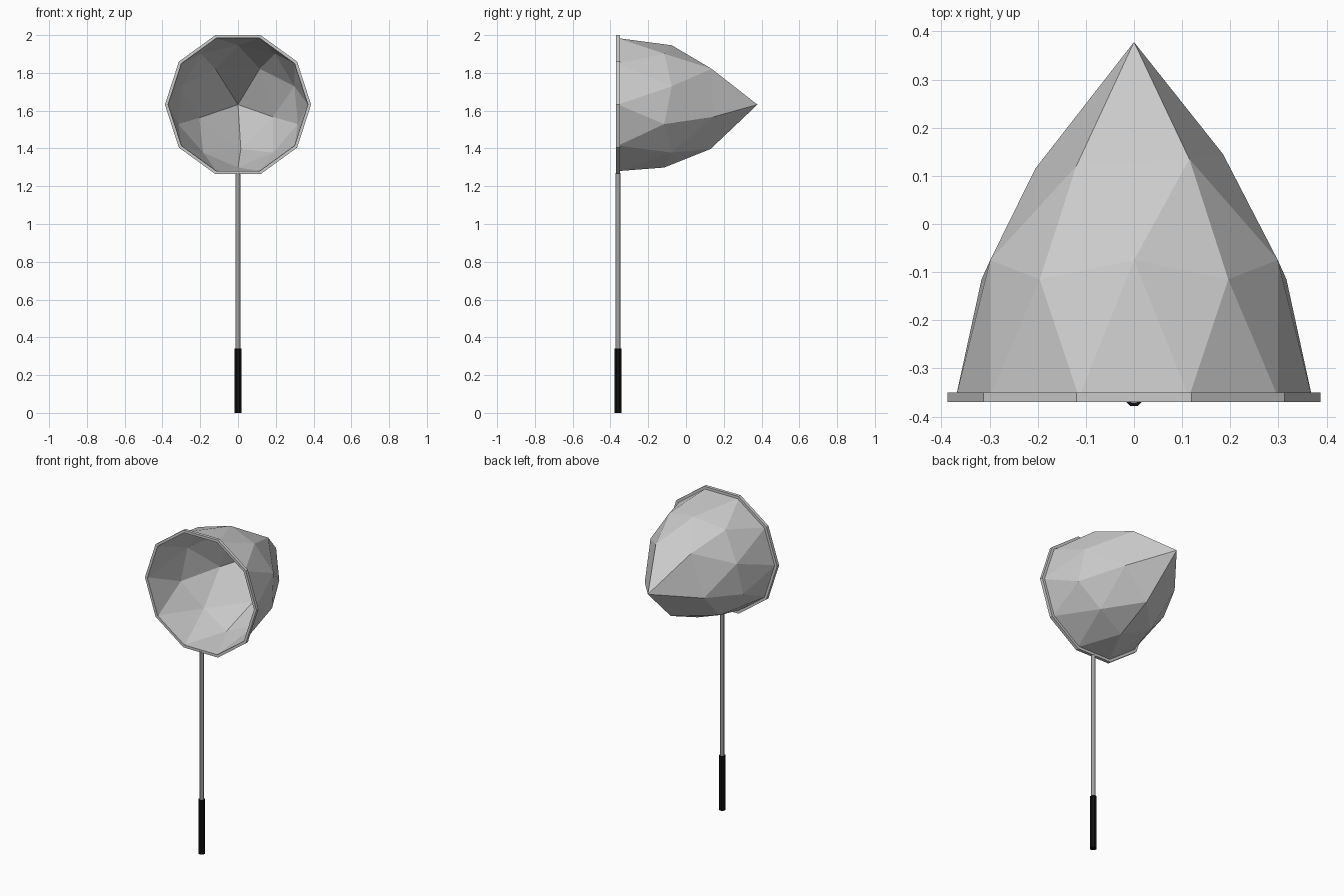
import bpy, bmesh
from math import radians, cos, sin
from mathutils import Matrix

if "Cube" in bpy.data.objects:
    bpy.data.objects.remove(bpy.data.objects["Cube"])

CZ, RIM_Y = 1.632, -0.36


def make(name, bm):
    bmesh.ops.recalc_face_normals(bm, faces=bm.faces)
    me = bpy.data.meshes.new(name)
    bm.to_mesh(me)
    bm.free()
    ob = bpy.data.objects.new(name, me)
    bpy.context.collection.objects.link(ob)
    return ob


def polar(bm, r, deg, y):
    a = radians(deg)
    return bm.verts.new((r * cos(a), y, CZ + r * sin(a)))


# net bag: half of a subdivided icosahedron, stretched to a point
bm = bmesh.new()
tip = bm.verts.new((0, 0.378, CZ))
offsets = [(0.115, 0.135, 0.19), (-0.12, 0.12, 0.19), (-0.205, 0.115, -0.07),
           (0.015, 0.13, -0.235), (0.185, 0.145, -0.065)]
inner = [bm.verts.new((x, y, CZ + z)) for x, y, z in offsets]
main = [polar(bm, 0.333, 54 + 72 * k, -0.115) for k in range(5)]
mid = [polar(bm, 0.314, 90 + 72 * k, -0.075) for k in range(5)]
edge = [polar(bm, 0.37, 36 + 36 * k, RIM_Y) for k in range(10)]
for k in range(5):
    n = (k + 1) % 5
    e0, e1, e2 = edge[2 * k], edge[2 * k + 1], edge[(2 * k + 2) % 10]
    for f in ((tip, inner[k], inner[n]), (inner[k], mid[k], inner[n]),
              (inner[k], main[k], mid[k]), (inner[n], mid[k], main[n]),
              (main[k], e0, e1), (main[k], e1, mid[k]),
              (mid[k], e1, e2), (mid[k], e2, main[n])):
        bm.faces.new(f)
make("net", bm)

# ten-sided hoop with a rectangular section
bm = bmesh.new()
section = [(0.387, -0.37), (0.387, -0.35), (0.37, -0.35), (0.37, -0.37)]
rings = [[polar(bm, r, 36 * k, y) for r, y in section] for k in range(10)]
for k in range(10):
    a, b = rings[k], rings[(k + 1) % 10]
    for i in range(4):
        j = (i + 1) % 4
        bm.faces.new((a[i], a[j], b[j], b[i]))
make("hoop", bm)


# pole and grip
def rod(name, r, z0, z1):
    bm = bmesh.new()
    m = Matrix.Translation((0, RIM_Y, (z0 + z1) / 2)) @ Matrix.Rotation(radians(22.5), 4, 'Z')
    bmesh.ops.create_cone(bm, cap_ends=True, segments=8, radius1=r, radius2=r,
                          depth=z1 - z0, matrix=m)
    return make(name, bm)


rod("pole", 0.013, 0.33, 1.27)
grip = rod("grip", 0.0195, 0.0, 0.34)
black = bpy.data.materials.new("black_rubber")
black.diffuse_color = (0.005, 0.005, 0.005, 1)
black.use_nodes = True
black.node_tree.nodes["Principled BSDF"].inputs["Base Color"].default_value = black.diffuse_color
grip.data.materials.append(black)
